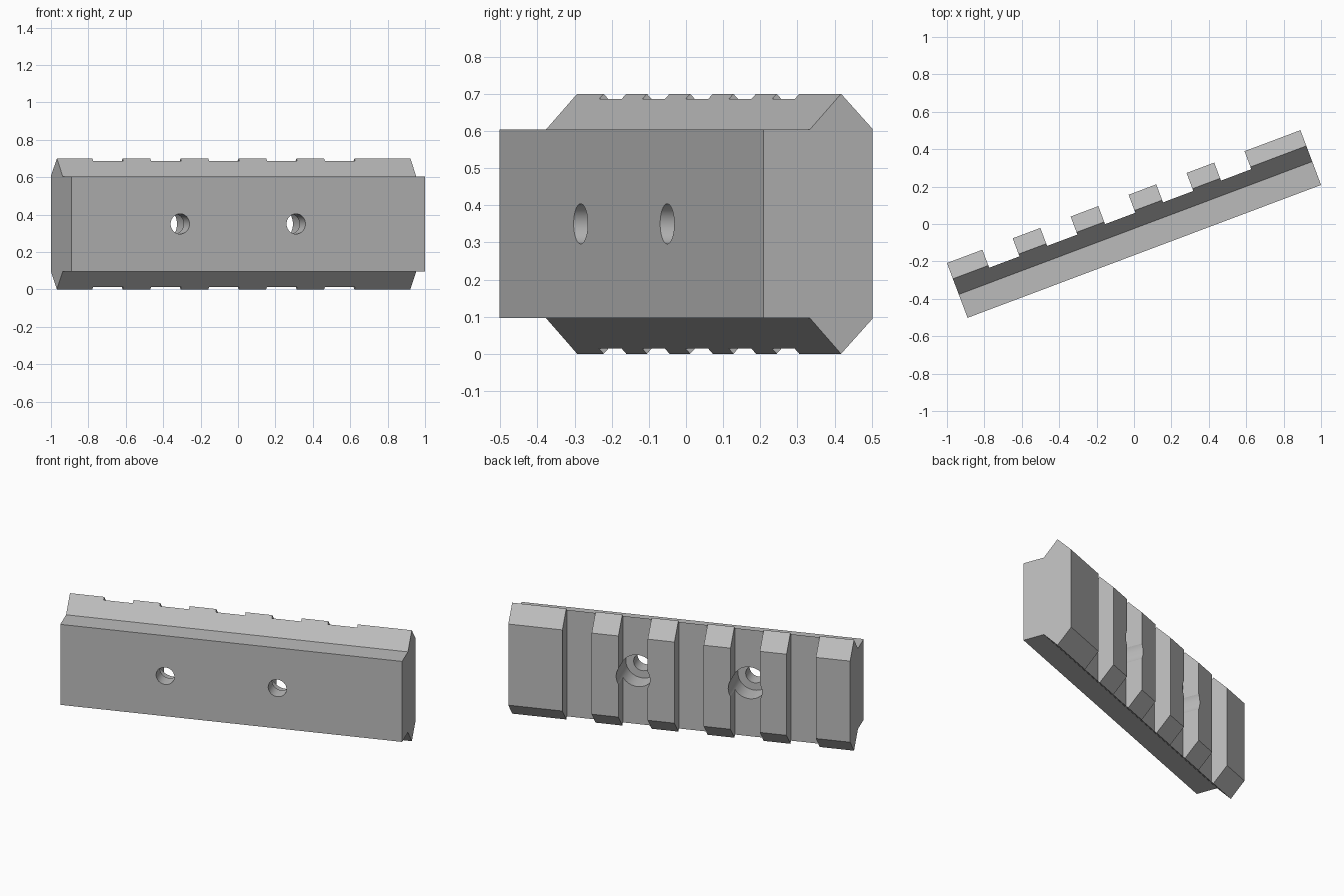
import bpy, bmesh, math
from mathutils import Matrix

cube = bpy.data.objects.get("Cube")
if cube:
    bpy.data.objects.remove(cube, do_unlink=True)

LENGTH, DEPTH, MID_Z = 2.019, 0.313, 0.35
PITCH, SLOT, SLOT_FLOOR = 0.331, 0.173, 0.21
FIRST_SLOT = -0.7205                      # centre of the first slot
TURN = Matrix.Rotation(math.radians(20.6), 4, "Z")

grey = bpy.data.materials.new("plain grey")
grey.use_nodes = True
grey.diffuse_color = (0.5, 0.5, 0.5, 1)
grey.node_tree.nodes["Principled BSDF"].inputs["Base Color"].default_value = (0.5, 0.5, 0.5, 1)


def make_object(name, bm):
    bmesh.ops.recalc_face_normals(bm, faces=bm.faces)
    mesh = bpy.data.meshes.new(name)
    bm.to_mesh(mesh)
    bm.free()
    mesh.materials.append(grey)
    obj = bpy.data.objects.new(name, mesh)
    bpy.context.collection.objects.link(obj)
    return obj


def cut(target, bm):
    cutter = make_object("cutter", bm)
    cutter.hide_render = True
    mod = target.modifiers.new("cut", "BOOLEAN")
    mod.operation, mod.solver, mod.object = "DIFFERENCE", "EXACT", cutter
    bpy.context.view_layer.objects.active = target
    bpy.ops.object.modifier_apply(modifier=mod.name)
    bpy.data.objects.remove(cutter, do_unlink=True)


def slot_box(u):
    bm = bmesh.new()
    height = 0.3
    place = Matrix.Translation((u, SLOT_FLOOR - DEPTH / 2 + height / 2, MID_Z))
    bmesh.ops.create_cube(bm, size=1, matrix=place @ Matrix.Diagonal((SLOT, height, 1, 1)))
    return bm


def bore(u, radius, start, end):
    bm = bmesh.new()
    place = Matrix.Translation((u, (start + end) / 2 - DEPTH / 2, MID_Z))
    bmesh.ops.create_cone(bm, cap_ends=True, segments=48, radius1=radius, radius2=radius,
                          depth=end - start, matrix=place @ Matrix.Rotation(math.pi / 2, 4, "X"))
    return bm


# Rail body: mirrored dovetail section swept along its length
half = [(0, 0.254), (0.1335, 0.254), (0.223, 0.35), (DEPTH, 0.256)]
section = half + [(v, -h) for v, h in reversed(half)]
bm = bmesh.new()
face = bm.faces.new([bm.verts.new((-LENGTH / 2, v - DEPTH / 2, MID_Z + h)) for v, h in section])
swept = bmesh.ops.extrude_face_region(bm, geom=[face])
verts = [g for g in swept["geom"] if isinstance(g, bmesh.types.BMVert)]
bmesh.ops.translate(bm, verts=verts, vec=(LENGTH, 0, 0))
rail = make_object("slotted_rail", bm)

# Cross slots
for i in range(5):
    cut(rail, slot_box(FIRST_SLOT + i * PITCH))

# Screw holes with counterbores, centred on two of the slots
for i in (1, 3):
    u = FIRST_SLOT + i * PITCH
    cut(rail, bore(u, 0.054, -0.1, 0.5))
    cut(rail, bore(u, 0.1, 0.09, 0.5))

# Turn the rail and smooth only the bores
rail.data.transform(TURN)
bpy.ops.object.select_all(action="DESELECT")
rail.select_set(True)
bpy.context.view_layer.objects.active = rail
bpy.ops.object.shade_smooth_by_angle(angle=math.radians(30))
